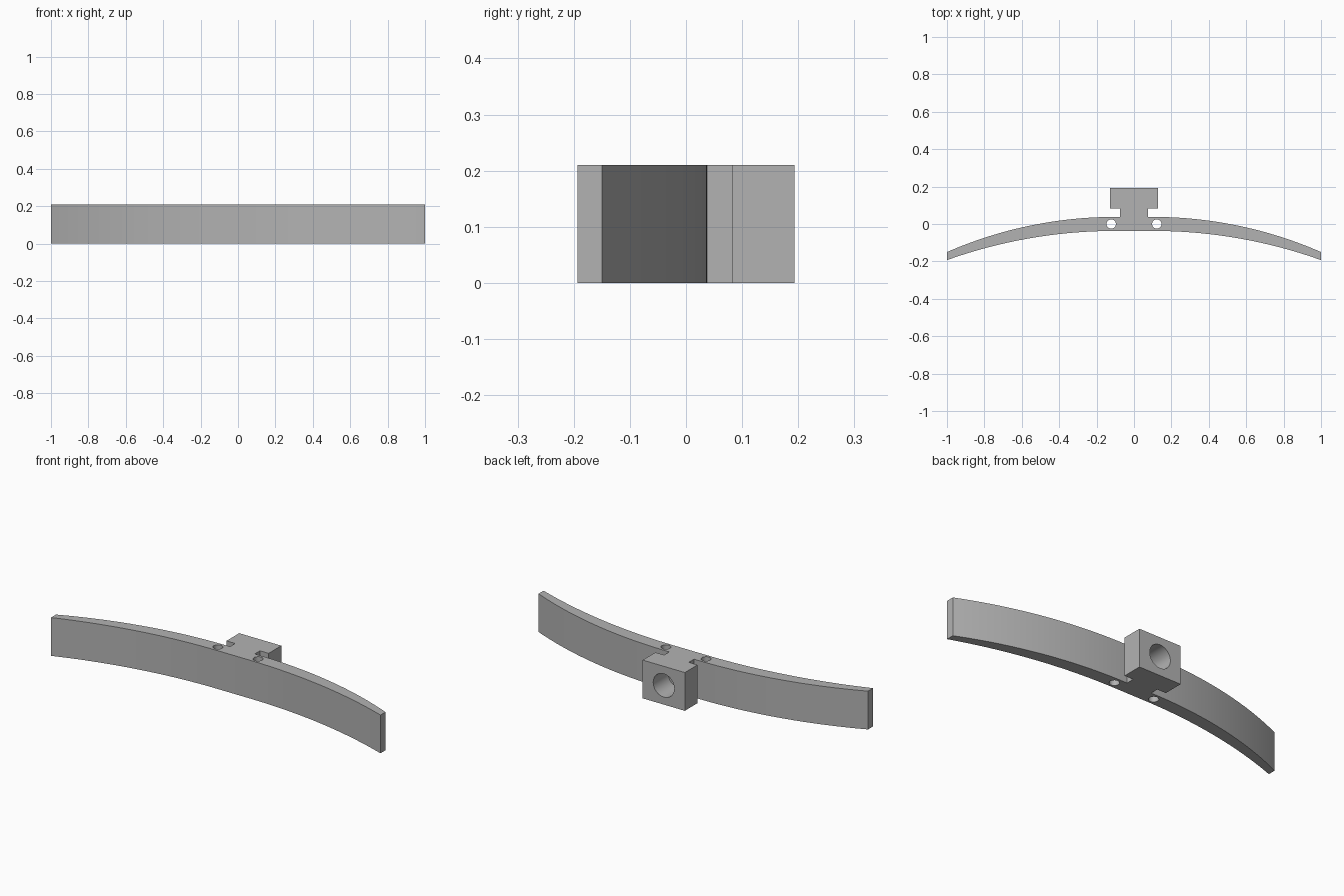
import bpy, bmesh, math

if "Cube" in bpy.data.objects:
    bpy.data.objects.remove(bpy.data.objects["Cube"])

HEIGHT = 0.21
FLAT = 0.1          # half width of the straight middle of the bar
SEGMENTS = 24

grey = bpy.data.materials.new("plain grey")
grey.use_nodes = True
colour = (0.45, 0.45, 0.45, 1)
grey.diffuse_color = colour
grey.node_tree.nodes["Principled BSDF"].inputs["Base Color"].default_value = colour


def arc(y_mid, y_end):
    """Arc leaving the flat middle tangentially and reaching the bar tip."""
    run, drop = 1 - FLAT, y_mid - y_end
    radius = (run ** 2 + drop ** 2) / (2 * drop)
    sweep = math.asin(run / radius)
    angles = [sweep * i / SEGMENTS for i in range(SEGMENTS + 1)]
    return [(FLAT + radius * math.sin(a), y_mid - radius * (1 - math.cos(a)))
            for a in angles]


def cylinder(name, radius, depth, location, rotation=(0, 0, 0)):
    bpy.ops.mesh.primitive_cylinder_add(vertices=48, radius=radius, depth=depth,
                                        location=location, rotation=rotation)
    obj = bpy.context.object
    obj.name = name
    obj.hide_render = True
    return obj


# Curved bar with a T-shaped mount: half outline, mirrored, extruded upwards
front = arc(-0.037, -0.193)
back = arc(0.038, -0.15)
mount = [(0.075, 0.038), (0.075, 0.083), (0.128, 0.083), (0.128, 0.193)]
half = front + back[::-1] + mount
outline = half + [(-x, y) for x, y in reversed(half)]

bm = bmesh.new()
face = bm.faces.new([bm.verts.new((x, y, 0)) for x, y in outline])
top = bmesh.ops.extrude_face_region(bm, geom=[face])["geom"]
bmesh.ops.translate(bm, vec=(0, 0, HEIGHT),
                    verts=[v for v in top if isinstance(v, bmesh.types.BMVert)])
bmesh.ops.recalc_face_normals(bm, faces=bm.faces)
mesh = bpy.data.meshes.new("curved_bar")
bm.to_mesh(mesh)
bm.free()
mesh.materials.append(grey)
bar = bpy.data.objects.new("curved_bar_with_mount", mesh)
bpy.context.collection.objects.link(bar)

# Two vertical pin holes and one blind socket in the back of the mount
cutters = [cylinder("pin_hole_cutter", 0.025, 1, (side * 0.122, 0, HEIGHT / 2))
           for side in (-1, 1)]
cutters.append(cylinder("socket_cutter", 0.064, 0.26, (0, 0.193, HEIGHT / 2),
                        (math.pi / 2, 0, 0)))

bpy.ops.object.select_all(action="DESELECT")
bar.select_set(True)
bpy.context.view_layer.objects.active = bar
for cutter in cutters:
    cut = bar.modifiers.new("hole", "BOOLEAN")
    cut.object = cutter
    cut.operation = "DIFFERENCE"
    cut.solver = "EXACT"
    bpy.ops.object.modifier_apply(modifier=cut.name)
    bpy.data.objects.remove(cutter)

bpy.ops.object.shade_smooth_by_angle(angle=math.radians(30))
